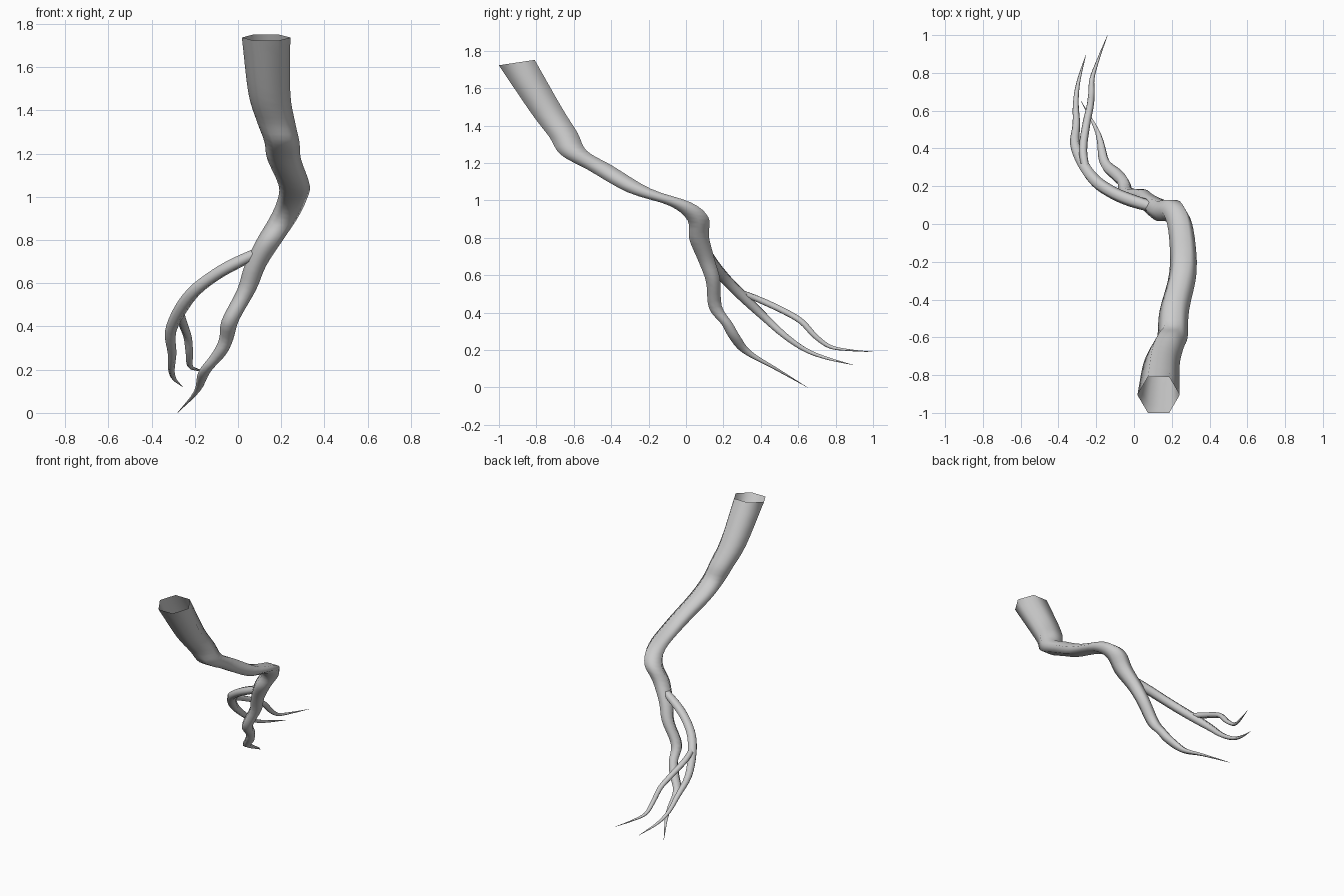
import bpy, bmesh, math
from mathutils import Vector

SIDES, STEPS = 6, 4
UP = Vector((0, -0.15, 1)).normalized()   # rings stay close to level, as in a sheared growth


def spline(pts):
    """Catmull-Rom through (x, y, z, radius) points."""
    p = [Vector(q) for q in pts]
    p = [2 * p[0] - p[1]] + p + [2 * p[-1] - p[-2]]
    out = []
    for a, b, c, d in zip(p, p[1:], p[2:], p[3:]):
        for i in range(STEPS):
            t = i / STEPS
            out.append(0.5 * (2 * b + (c - a) * t + (2 * a - 5 * b + 4 * c - d) * t * t
                              + (3 * b - a - 3 * c + d) * t ** 3))
    return out + [p[-2]]


def root(name, pts, follow):
    """Six-sided tapering tube; follow = how far the rings turn with the path."""
    path = spline(pts)
    bm = bmesh.new()
    rings = []
    for i, q in enumerate(path):
        c = q.to_3d()
        tangent = (path[max(i - 1, 0)].to_3d() - path[min(i + 1, len(path) - 1)].to_3d()).normalized()
        n = UP.lerp(tangent, follow).normalized()
        v = n.cross(Vector((1, 0, 0))).normalized()
        u = v.cross(n).normalized()
        r = max(q[3], 0.001)
        rings.append([bm.verts.new(c + r * (math.cos(a) * u + math.sin(a) * v))
                      for a in (k * math.tau / SIDES for k in range(SIDES))])
    for a, b in zip(rings, rings[1:]):
        for k in range(SIDES):
            j = (k + 1) % SIDES
            bm.faces.new((a[k], b[k], b[j], a[j]))
    bmesh.ops.recalc_face_normals(bm, faces=bm.faces)
    for f in bm.faces:
        f.smooth = True
    mesh = bpy.data.meshes.new(name)
    bm.to_mesh(mesh)
    bm.free()
    ob = bpy.data.objects.new(name, mesh)
    bpy.context.collection.objects.link(ob)


# Main root, open at the top, running down to the lowest tip
root("main_root", [
    (0.13, -0.905, 1.737, 0.112), (0.145, -0.745, 1.48, 0.097), (0.175, -0.655, 1.35, 0.088),
    (0.203, -0.60, 1.255, 0.081), (0.213, -0.46, 1.175, 0.078), (0.26, -0.25, 1.053, 0.072),
    (0.248, -0.03, 0.98, 0.067), (0.21, 0.065, 0.90, 0.065), (0.147, 0.07, 0.80, 0.061),
    (0.08, 0.11, 0.68, 0.05), (0.04, 0.145, 0.57, 0.044), (-0.035, 0.157, 0.43, 0.04),
    (-0.055, 0.22, 0.34, 0.033), (-0.09, 0.26, 0.27, 0.034), (-0.155, 0.325, 0.19, 0.028),
    (-0.19, 0.48, 0.10, 0.014), (-0.28, 0.65, 0.0, 0.001)], 0.0)

# Side root, ending in the left tip
root("side_root", [
    (0.10, 0.09, 0.745, 0.03), (-0.015, 0.125, 0.69, 0.034), (-0.11, 0.165, 0.635, 0.033),
    (-0.20, 0.225, 0.565, 0.033), (-0.265, 0.31, 0.48, 0.032), (-0.312, 0.42, 0.375, 0.026),
    (-0.305, 0.53, 0.275, 0.020), (-0.308, 0.64, 0.20, 0.015), (-0.295, 0.75, 0.157, 0.010),
    (-0.255, 0.895, 0.12, 0.001)], 0.5)

# Fork leaving the side root, ending in the rear tip
root("side_root_fork", [
    (-0.25, 0.27, 0.515, 0.02), (-0.27, 0.39, 0.47, 0.022), (-0.252, 0.53, 0.405, 0.021),
    (-0.233, 0.62, 0.35, 0.019), (-0.225, 0.69, 0.275, 0.017), (-0.222, 0.77, 0.218, 0.013),
    (-0.19, 0.87, 0.20, 0.007), (-0.14, 1.0, 0.19, 0.001)], 0.5)
